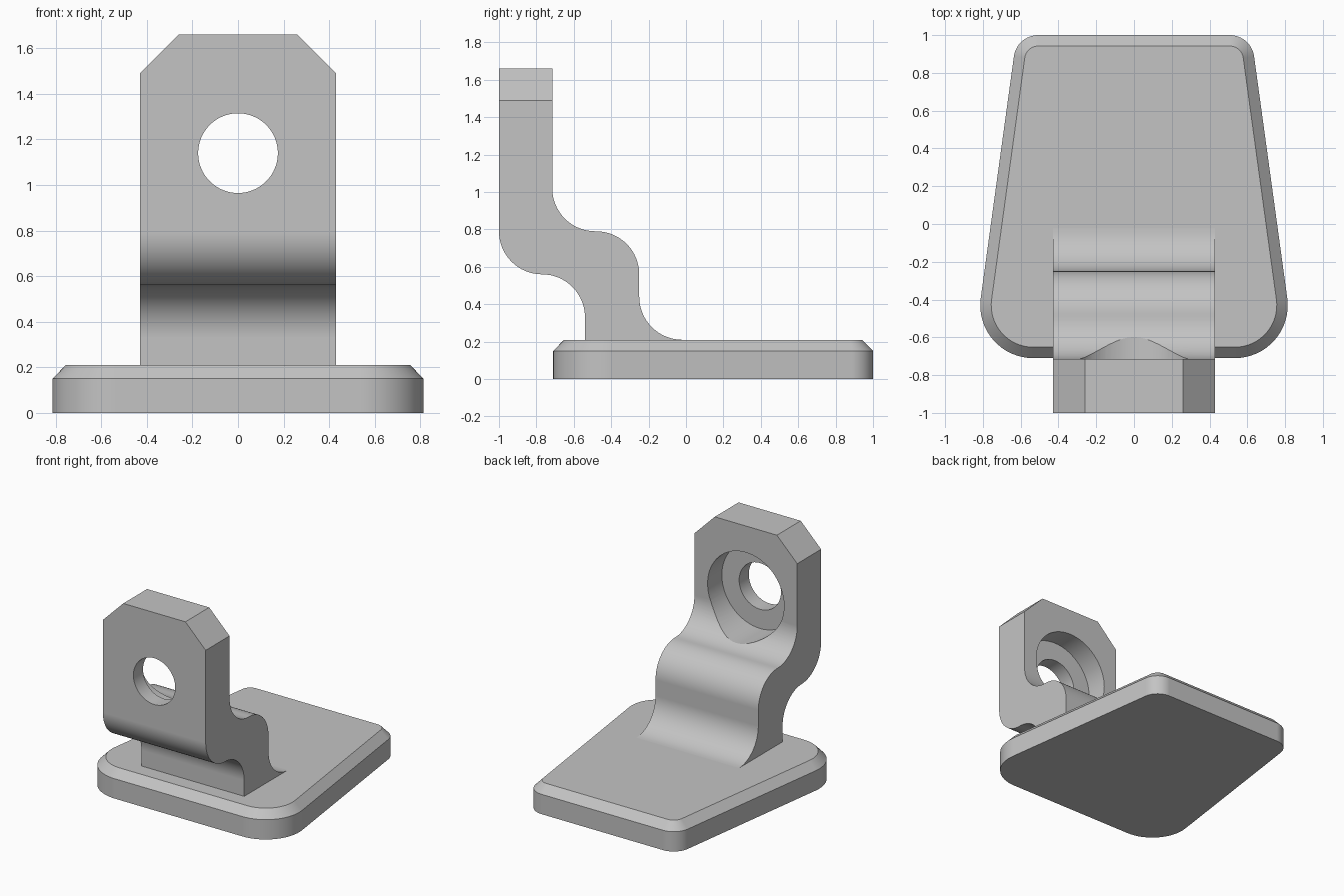
import bpy, bmesh
from math import sin, cos, radians, pi
from mathutils import Matrix

if "Cube" in bpy.data.objects:
    bpy.data.objects.remove(bpy.data.objects["Cube"])

grey = bpy.data.materials.new("plain grey")
grey.use_nodes = True
colour = (0.55, 0.55, 0.55, 1)
grey.diffuse_color = colour
grey.node_tree.nodes["Principled BSDF"].inputs["Base Color"].default_value = colour


def arc(cx, cy, r, start, end, steps=16):
    angles = [radians(start + (end - start) * i / steps) for i in range(steps + 1)]
    return [(cx + r * cos(a), cy + r * sin(a)) for a in angles]


def loft(name, rings):
    """Closed solid through rings of equal length."""
    bm = bmesh.new()
    loops = [[bm.verts.new(p) for p in ring] for ring in rings]
    n = len(loops[0])
    for a, b in zip(loops, loops[1:]):
        for i in range(n):
            j = (i + 1) % n
            bm.faces.new((a[i], a[j], b[j], b[i]))
    bm.faces.new(loops[0][::-1])
    bm.faces.new(loops[-1])
    bmesh.ops.recalc_face_normals(bm, faces=bm.faces)
    return finish_mesh(name, bm)


def finish_mesh(name, bm):
    mesh = bpy.data.meshes.new(name)
    bm.to_mesh(mesh)
    bm.free()
    mesh.materials.append(grey)
    obj = bpy.data.objects.new(name, mesh)
    bpy.context.collection.objects.link(obj)
    return obj


def select(obj):
    bpy.ops.object.select_all(action='DESELECT')
    obj.select_set(True)
    bpy.context.view_layer.objects.active = obj


def smooth(obj):
    select(obj)
    bpy.ops.object.shade_smooth_by_angle(angle=radians(30))
    mod = obj.modifiers.new("even normals", 'WEIGHTED_NORMAL')
    mod.keep_sharp = True


def drill(obj, radius, y0, y1, z):
    """Cut a round hole along y."""
    bm = bmesh.new()
    bmesh.ops.create_cone(bm, cap_ends=True, segments=64, radius1=radius, radius2=radius,
                          depth=y1 - y0,
                          matrix=Matrix.Translation((0, (y0 + y1) / 2, z)) @ Matrix.Rotation(pi / 2, 4, 'X'))
    cutter = finish_mesh("hole_cutter", bm)
    cutter.hide_render = True
    mod = obj.modifiers.new("hole", 'BOOLEAN')
    mod.operation = 'DIFFERENCE'
    mod.solver = 'EXACT'
    mod.object = cutter
    select(obj)
    bpy.ops.object.modifier_apply(modifier=mod.name)
    bpy.data.objects.remove(cutter)


# Base plate: tapered, rounded corners, chamfered top rim
def plate_ring(inset, z):
    half = (arc(0.534, -0.43, 0.28 - inset, -90, 7.8)
            + arc(0.507, 0.87, 0.13 - inset, 7.8, 90))
    return [(x, y, z) for x, y in half] + [(-x, y, z) for x, y in reversed(half)]


base = loft("base_plate", [plate_ring(0, 0), plate_ring(0, 0.15), plate_ring(0.058, 0.21)])
smooth(base)

# Bracket: S-shaped side profile in (y, z), extruded across x
R, TOP, SUNK, HALF = 0.23, 1.66, 0.1, 0.43
profile = ([(-1, TOP)]
           + arc(-0.77, 0.79, R, 180, 270)
           + arc(-0.77, 0.33, R, 90, 0)[1:]
           + [(-0.54, SUNK), (-0.02, SUNK)]
           + arc(-0.02, 0.44, R, 270, 180)
           + arc(-0.48, 0.56, R, 0, 90)
           + arc(-0.485, 1.02, R, 270, 180)
           + [(-0.715, TOP)])
bracket = loft("bracket", [[(x, y, z) for y, z in profile] for x in (-HALF, HALF)])

# Chamfer the two upper corners
bm = bmesh.new()
bm.from_mesh(bracket.data)
corners = [e for e in bm.edges
           if all(v.co.z > TOP - 0.01 for v in e.verts)
           and abs(e.verts[0].co.x - e.verts[1].co.x) < 0.01]
bmesh.ops.bevel(bm, geom=corners, offset=0.17, segments=1, affect='EDGES')
bm.to_mesh(bracket.data)
bm.free()

# Through hole with a wide counterbore from the back
drill(bracket, 0.32, -0.885, -0.2, 1.14)
drill(bracket, 0.175, -1.2, -0.6, 1.14)
smooth(bracket)
